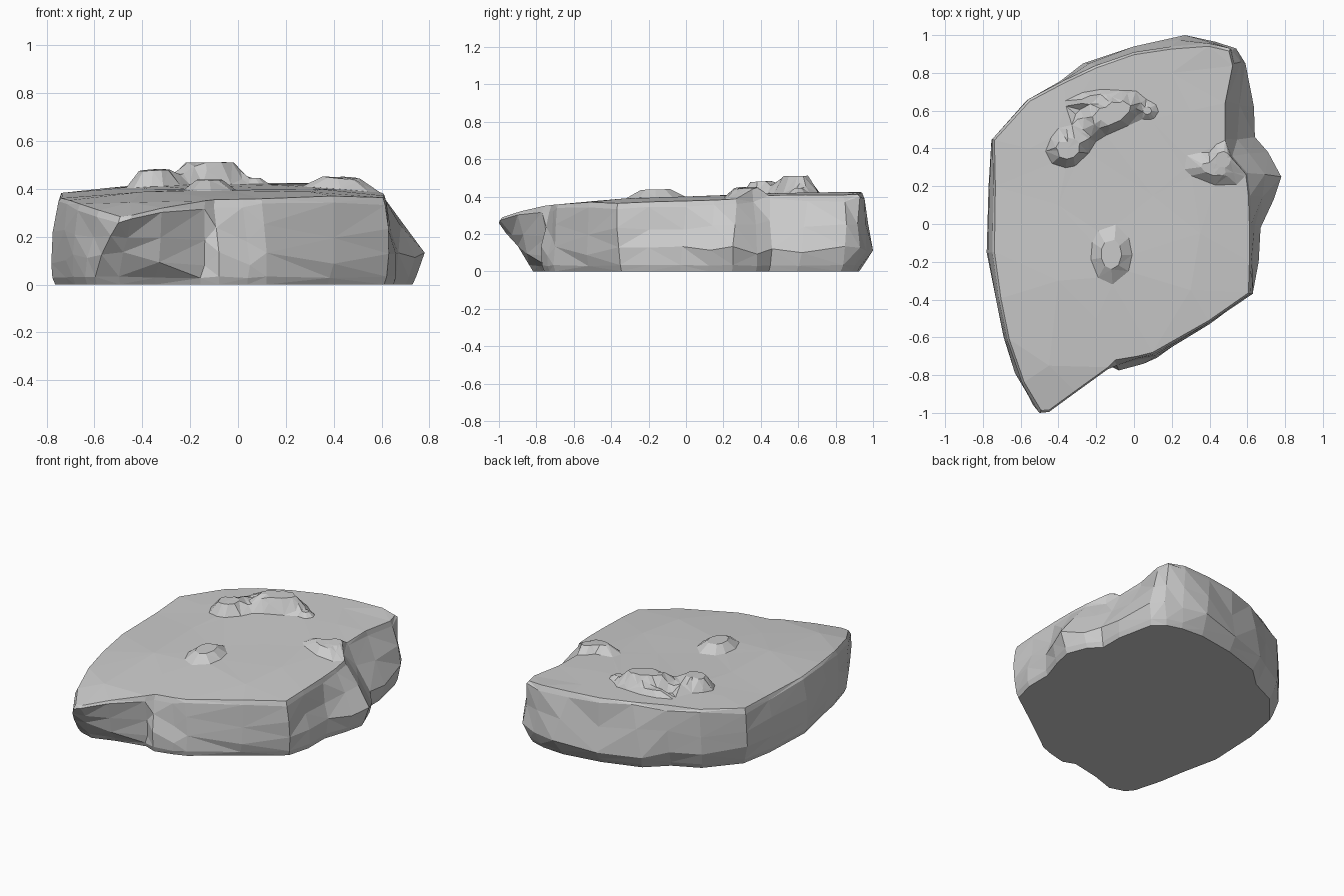
import bpy, bmesh, math, random
from mathutils import Vector
from mathutils.geometry import delaunay_2d_cdt

if "Cube" in bpy.data.objects:
    bpy.data.objects.remove(bpy.data.objects["Cube"])

random.seed(4)

# Matching outlines, counter-clockwise from the front tip: top rim, widest level, base
TOP = [(-.50, -1), (-.45, -.995), (-.32, -.90), (-.14, -.77), (-.10, -.73), (.02, -.71),
       (.10, -.69), (.40, -.52), (.615, -.37), (.62, -.2), (.62, 0), (.615, .15), (.60, .27),
       (.52, .36), (.49, .45), (.49, .65), (.53, .85), (.51, .93), (.40, .955), (.2, .94),
       (0, .91), (-.2, .84), (-.38, .755), (-.56, .66), (-.75, .45), (-.745, .2),
       (-.75, -.15), (-.715, -.4), (-.67, -.62), (-.59, -.85)]
MID = [(-.57, -.89), (-.48, -.90), (-.33, -.85), (-.14, -.74), (-.08, -.775), (.05, -.74),
       (.12, -.70), (.40, -.53), (.63, -.36), (.66, -.2), (.67, -.02), (.74, .13), (.78, .25),
       (.71, .38), (.64, .46), (.635, .62), (.59, .85), (.54, .93), (.43, .965), (.27, 1),
       (0, .94), (-.27, .85), (-.40, .745), (-.57, .65), (-.755, .44), (-.77, .2),
       (-.78, -.15), (-.72, -.45), (-.69, -.6), (-.63, -.79)]
BASE = [(-.60, -.80), (-.50, -.83), (-.35, -.78), (-.16, -.74), (-.08, -.77), (.04, -.74),
        (.12, -.71), (.38, -.52), (.62, -.35), (.66, -.2), (.66, -.03), (.71, .12), (.74, .25),
        (.69, .38), (.62, .45), (.62, .6), (.57, .84), (.50, .9), (.40, .93), (.25, .94),
        (0, .9), (-.25, .82), (-.38, .70), (-.55, .62), (-.72, .42), (-.76, .2),
        (-.775, -.15), (-.72, -.4), (-.69, -.57), (-.64, -.75)]
N = len(TOP)

# Slope of the top along y
SLOPE = [(-1.1, .27), (-.75, .352), (-.5, .375), (-.3, .392), (.2, .405), (.45, .418), (1.1, .428)]

# Outcrops: x, y, half length, half width, turn in degrees, height, flat part of radius
BUMPS = [(-.12, .585, .20, .10, 25, .09, .55),
         (-.35, .40, .12, .10, 20, .065, .55),
         (-.27, .50, .18, .09, 30, .045, .6),
         (-.20, .66, .17, .05, 8, .035, .5),
         (.07, .60, .06, .05, 0, .025, .4),
         (-.12, -.16, .11, .16, 0, .042, .5),
         (.42, .29, .17, .08, -15, .042, .4),
         (.47, .34, .08, .09, 0, .045, .5)]


def base_top(x, y):
    for (y0, z0), (y1, z1) in zip(SLOPE, SLOPE[1:]):
        if y <= y1:
            z = z0 + (z1 - z0) * (y - y0) / (y1 - y0)
            break
    return z - .09 * max(0, abs(x) - .35)


def height(x, y):
    lift = 0
    for cx, cy, a, b, turn, h, flat in BUMPS:
        t = math.radians(turn)
        dx, dy = x - cx, y - cy
        r = math.hypot((dx * math.cos(t) + dy * math.sin(t)) / a,
                       (dy * math.cos(t) - dx * math.sin(t)) / b)
        lift = max(lift, h * min(1, max(0, (1 - r) / (1 - flat))))
    return base_top(x, y) + lift


bm = bmesh.new()

# Top surface: rim outline plus scattered points and rings around each outcrop
rim = [Vector(p) * .985 for p in TOP]
pts = list(rim)
pts += [Vector((x, y)) for x, y in [(-.45, -.75), (-.2, -.5), (.3, -.35), (-.4, -.3), (.35, -.05),
                                    (-.4, .1), (.1, .15), (-.55, .4), (.3, .6), (.2, .8)]]
for cx, cy, a, b, turn, h, flat in BUMPS:
    t = math.radians(turn)
    pts.append(Vector((cx, cy)))
    for s in (1, flat):
        for k in range(9):
            u = math.tau * (k + random.uniform(-.25, .25)) / 9
            dx, dy = a * s * math.cos(u), b * s * math.sin(u)
            pts.append(Vector((cx + dx * math.cos(t) - dy * math.sin(t),
                               cy + dx * math.sin(t) + dy * math.cos(t))))
edges = [(i, (i + 1) % N) for i in range(N)]
co, _, tris, *_ = delaunay_2d_cdt(pts, edges, [], 1, 1e-5)
verts = [bm.verts.new((p.x, p.y, height(p.x, p.y))) for p in co]
for f in tris:
    bm.faces.new([verts[i] for i in f])

# Side rings from the rim down to the base
rings = [[Vector((p.x, p.y, height(p.x, p.y))) for p in rim]]
shoulder = [Vector((x, y, base_top(x, y) - random.uniform(.01, .035))) for x, y in TOP]
mid = [Vector((x, y, random.uniform(.08, .14))) for x, y in MID]
upper = []
for s, m in zip(shoulder, mid):
    p = s.lerp(m, random.uniform(.4, .6))
    upper.append(p + Vector((p.x, p.y, 0)).normalized() * random.uniform(-.015, .012))
low = [Vector((*b, .02)).lerp(m, .12) for b, m in zip(BASE, mid)]
rings += [shoulder, upper, mid, low, [Vector((x * .985, y * .985, 0)) for x, y in BASE]]
loops = [[bm.verts.new(p) for p in ring] for ring in rings]
for up, down in zip(loops, loops[1:]):
    for i in range(N):
        j = (i + 1) % N
        bm.faces.new((up[i], down[i], down[j], up[j]))
bm.faces.new(loops[-1][::-1])

# Weld and break the sides into flat facets
bmesh.ops.remove_doubles(bm, verts=bm.verts, dist=1e-4)
bmesh.ops.triangulate(bm, faces=bm.faces[:])
bmesh.ops.recalc_face_normals(bm, faces=bm.faces[:])

mesh = bpy.data.meshes.new("rock_slab")
bm.to_mesh(mesh)
bm.free()
bpy.context.collection.objects.link(bpy.data.objects.new("rock_slab", mesh))
